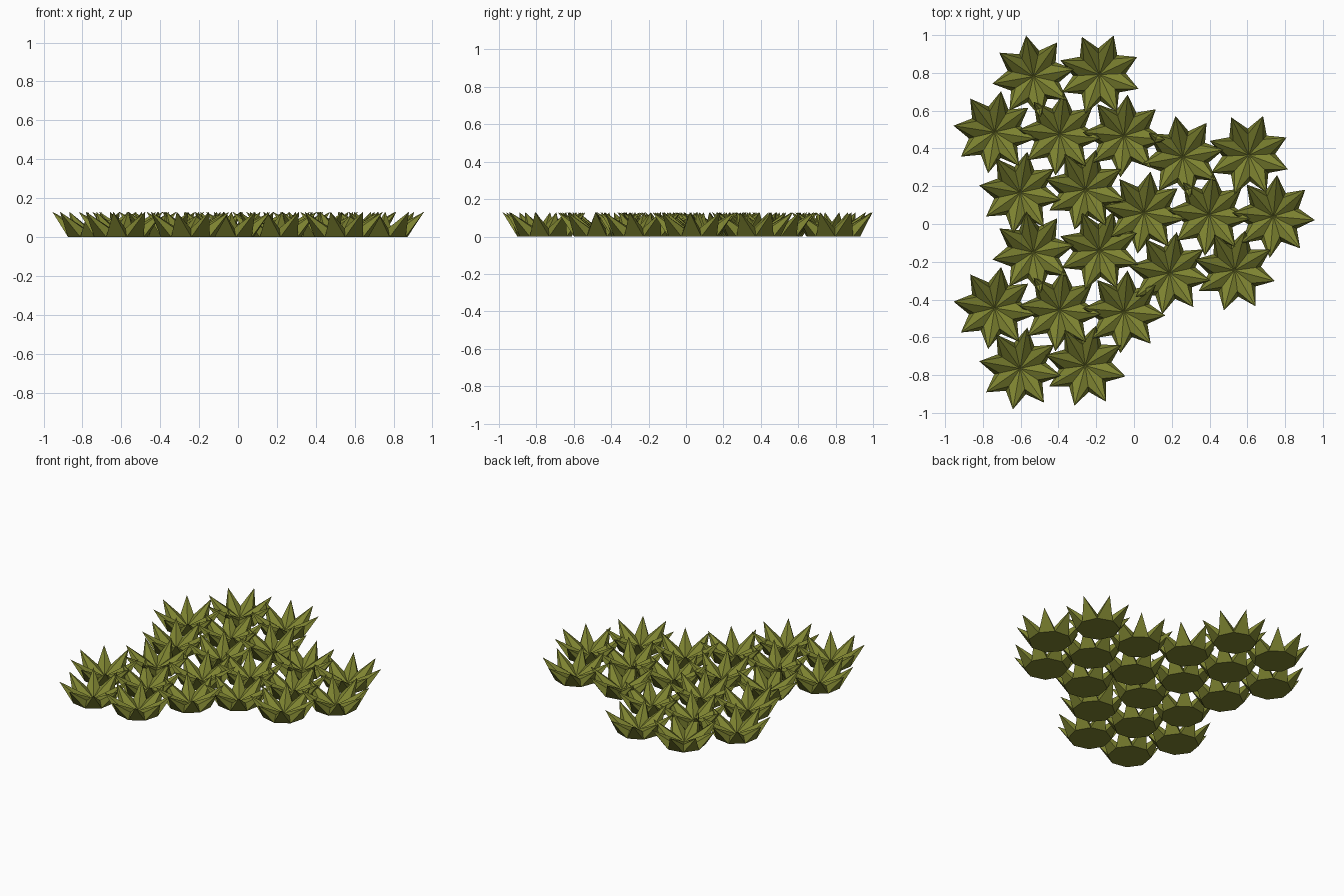
import bpy, bmesh, math

if "Cube" in bpy.data.objects:
    bpy.data.objects.remove(bpy.data.objects["Cube"])

# One leaf green for everything
green = bpy.data.materials.new("olive_green")
green.diffuse_color = (0.205, 0.225, 0.03, 1)
green.use_nodes = True
green.node_tree.nodes["Principled BSDF"].inputs["Base Color"].default_value = green.diffuse_color

N = 8


def plant(name, cx, cy, turn):
    """Low-poly rosette: flat octagon foot, eight outward spikes, dished middle."""
    bm = bmesh.new()

    def ring(r, z, half):
        out = []
        for i in range(N):
            a = math.radians(turn + (i + half) * 360 / N)
            out.append(bm.verts.new((cx + r * math.cos(a), cy + r * math.sin(a), z)))
        return out

    foot = ring(0.140, 0.0, 0.5)
    notch = ring(0.112, 0.045, 0.5)
    tip = ring(0.220, 0.13, 0.0)
    heart = bm.verts.new((cx, cy, 0.012))
    for i in range(N):
        p = i - 1
        bm.faces.new((heart, notch[p], tip[i]))           # inner leaf halves
        bm.faces.new((heart, tip[i], notch[i]))
        bm.faces.new((notch[p], foot[p], tip[i]))         # leaf sides
        bm.faces.new((tip[i], foot[i], notch[i]))
        bm.faces.new((foot[p], foot[i], tip[i]))          # leaf back
    bm.faces.new(foot[::-1])
    bmesh.ops.recalc_face_normals(bm, faces=bm.faces)
    me = bpy.data.meshes.new(name)
    bm.to_mesh(me)
    bm.free()
    me.materials.append(green)
    bpy.context.collection.objects.link(bpy.data.objects.new(name, me))


# Patch of seven plants: offset and leaf rotation
PATCH = [(0, 0, 39), (0.34, -0.01, 40), (0.21, 0.315, 25), (-0.14, 0.305, 10),
         (-0.345, 0.01, 36), (-0.21, -0.31, 35), (0.135, -0.295, 30)]

# Three patches make the bed
for k, (px, py) in enumerate([(-0.393, 0.476), (-0.393, -0.455), (0.398, 0.05)]):
    for j, (dx, dy, turn) in enumerate(PATCH):
        plant(f"plant_{k + 1}_{j + 1}", px + dx, py + dy, turn)
